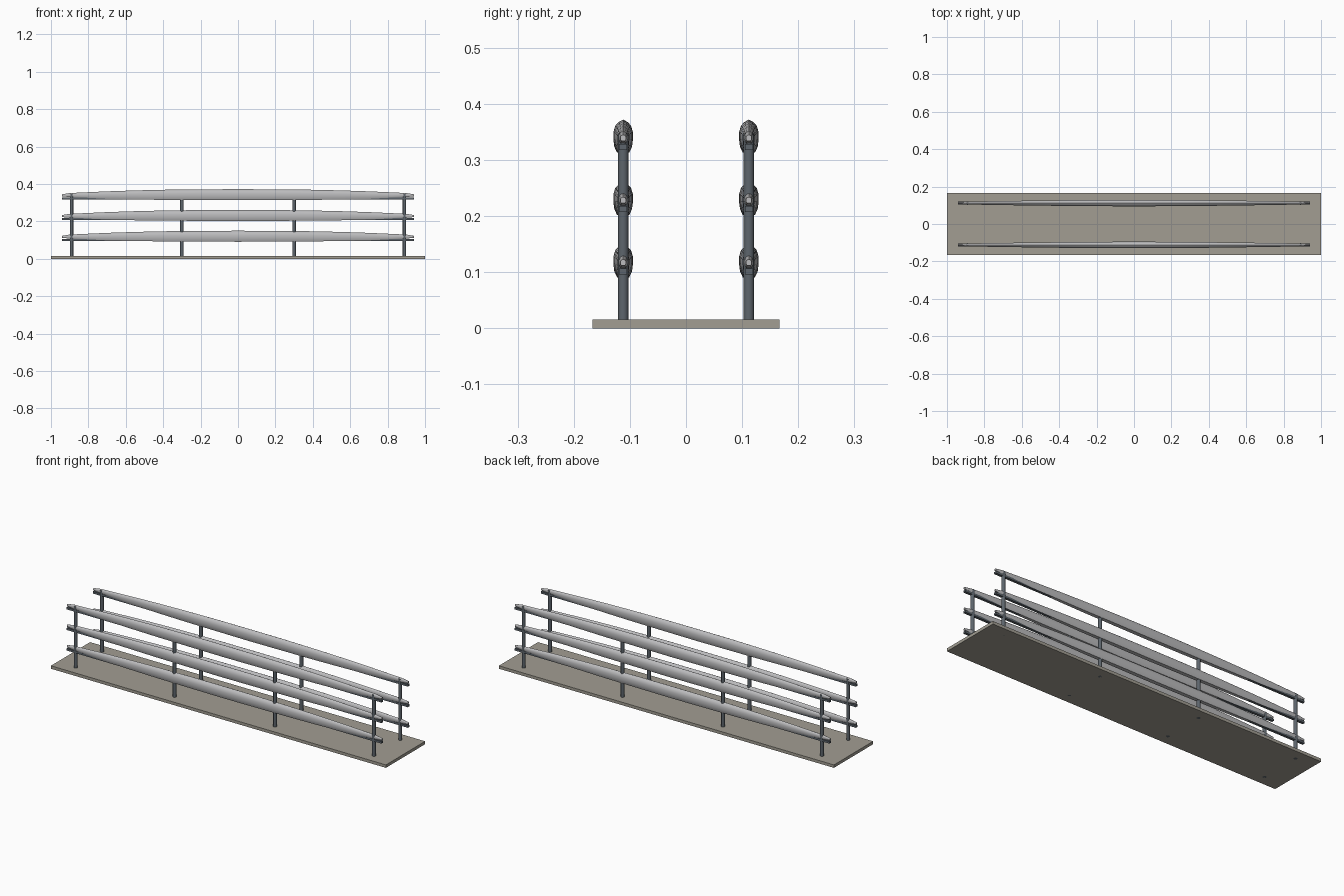
import bpy, bmesh, math

if "Cube" in bpy.data.objects:
    bpy.data.objects.remove(bpy.data.objects["Cube"])

def material(name, color):
    m = bpy.data.materials.new(name)
    m.diffuse_color = (*color, 1)
    m.use_nodes = True
    m.node_tree.nodes["Principled BSDF"].inputs["Base Color"].default_value = m.diffuse_color
    return m

stone = material("stone", (0.36, 0.34, 0.29))
steel = material("dark_steel", (0.11, 0.13, 0.15))
pale = material("pale_metal", (0.50, 0.50, 0.51))

def box(name, center, size, mat):
    bpy.ops.mesh.primitive_cube_add(size=1, location=center)
    o = bpy.context.object
    o.name = name
    o.scale = size
    bpy.ops.object.transform_apply(location=False, rotation=False, scale=True)
    o.data.materials.append(mat)
    return o

# Rail stations: x, half width, bottom and top relative to the rail axis
HALF = [(0, .0175, -.030, .029), (.2, .0168, -.029, .0285), (.4, .015, -.028, .026),
        (.55, .013, -.026, .0225), (.7, .011, -.023, .0175), (.82, .009, -.019, .012),
        (.90, .0075, -.013, .0085), (.94, .005, -.009, .002)]
STATIONS = [(-x, w, b, t) for x, w, b, t in HALF[:0:-1]] + HALF
# Cross-section: flat foot, full sides, pointed crown
SIDE = [(.62, 0), (.9, .18), (1, .4), (1, .62), (.8, .82), (.45, .93)]
SECTION = SIDE + [(0, 1)] + [(-y, z) for y, z in SIDE[::-1]]

def rail(name, y, z):
    bm = bmesh.new()
    rings = [[bm.verts.new((x, y + w * u, z + b + (t - b) * v)) for u, v in SECTION]
             for x, w, b, t in STATIONS]
    n = len(SECTION)
    for r, s in zip(rings, rings[1:]):
        for i in range(n):
            j = (i + 1) % n
            bm.faces.new((r[i], s[i], s[j], r[j]))
    bm.faces.new(rings[0])
    bm.faces.new(rings[-1])
    bmesh.ops.recalc_face_normals(bm, faces=bm.faces)
    me = bpy.data.meshes.new(name)
    bm.to_mesh(me)
    bm.free()
    me.materials.append(pale)
    o = bpy.data.objects.new(name, me)
    bpy.context.collection.objects.link(o)
    bpy.ops.object.select_all(action='DESELECT')
    o.select_set(True)
    bpy.context.view_layer.objects.active = o
    bpy.ops.object.shade_smooth_by_angle(angle=math.radians(35))

# Base slab
box("base_slab", (0, 0, .008), (2, .334, .016), stone)

for side, y in (("front", -.112), ("back", .112)):
    # Round posts through the slab
    for i, x in enumerate((-.89, -.30, .30, .89)):
        bpy.ops.mesh.primitive_cylinder_add(vertices=12, radius=.0095, depth=.347,
                                            location=(x, y, .1735))
        post = bpy.context.object
        post.name = f"{side}_post_{i + 1}"
        post.data.materials.append(steel)
        bpy.ops.object.shade_smooth_by_angle(angle=math.radians(35))
    # Three bowed rails, each with a slim straight bar beneath
    for i, z in enumerate((.121, .232, .343)):
        rail(f"{side}_rail_{i + 1}", y, z)
        box(f"{side}_rail_bar_{i + 1}", (0, y, z - .0195), (1.88, .014, .011), steel)
